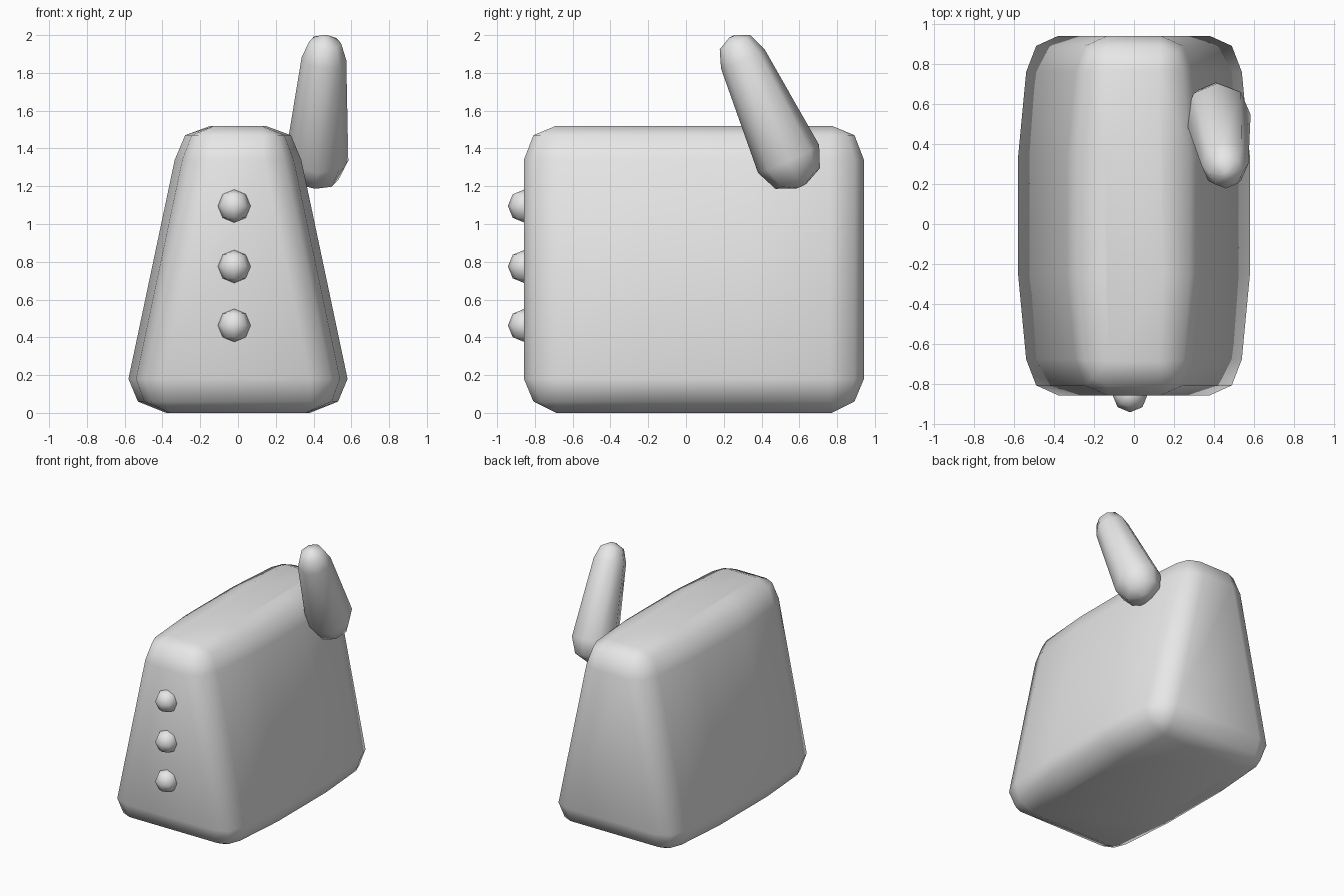
import bpy
import bmesh
from math import cos, sin, pi
from mathutils import Vector, Matrix

cube = bpy.data.objects.get("Cube")
if cube:
    bpy.data.objects.remove(cube, do_unlink=True)

GREY = (0.8, 0.8, 0.8, 1.0)
mat = bpy.data.materials.new("light grey")
mat.use_nodes = True
mat.diffuse_color = GREY
mat.node_tree.nodes["Principled BSDF"].inputs["Base Color"].default_value = GREY


def finish(bm, name):
    """Clean the mesh, shade it smooth and link it as a named object."""
    bmesh.ops.remove_doubles(bm, verts=bm.verts, dist=0.0005)
    bmesh.ops.recalc_face_normals(bm, faces=bm.faces)
    for face in bm.faces:
        face.smooth = True
    mesh = bpy.data.meshes.new(name)
    bm.to_mesh(mesh)
    bm.free()
    mesh.materials.append(mat)
    obj = bpy.data.objects.new(name, mesh)
    bpy.context.collection.objects.link(obj)
    return obj


def loft(rings, name):
    """Skin a stack of equal-length rings and cap both ends."""
    bm = bmesh.new()
    loops = [[bm.verts.new(p) for p in ring] for ring in rings]
    n = len(loops[0])
    for a, b in zip(loops, loops[1:]):
        for i in range(n):
            j = (i + 1) % n
            bm.faces.new((a[i], a[j], b[j], b[i]))
    bm.faces.new(loops[0][::-1])
    bm.faces.new(loops[-1])
    return finish(bm, name)


def body_ring(hx, hy, z, r):
    """Rounded rectangle with slightly bulging sides; r scales the corners."""
    ex = hx - 0.02 * (1 - r)
    quarter = [(hx, 0.30), (ex - 0.04 * r, hy - 0.18 * r),
               (ex - 0.09 * r, hy - 0.05 * r), (ex - 0.2 * r, hy)]
    half = quarter + [(-x, y) for x, y in reversed(quarter)]
    ring = half + [(-x, -y) for x, y in half]
    return [(x, y + 0.042, z) for x, y in ring]


# Body: tapered block with rounded edges
levels = [(0.38, 0.73, 0.0, 0.0), (0.53, 0.85, 0.06, 0.7), (0.58, 0.9, 0.18, 1.0),
          (0.335, 0.9, 1.34, 1.0), (0.28, 0.85, 1.47, 0.7), (0.145, 0.73, 1.52, 0.0)]
loft([body_ring(*level) for level in levels], "body")

# Lever: tapered eight-sided rod leaning forward
base = Vector((0.417, 0.543, 1.345))
axis = Vector((0.038, -0.243, 0.53)).normalized()
side = (Vector((1, 0, 0)) - axis * axis.x).normalized()
up = axis.cross(side)
profile = [(-0.16, 0.03), (-0.115, 0.13), (0, 0.178),
           (0.584, 0.126), (0.68, 0.09), (0.715, 0.02)]
loft([[base + axis * t + side * (0.94 * r * cos(k * pi / 4)) + up * (r * sin(k * pi / 4))
       for k in range(8)] for t, r in profile], "lever")

# Buttons: a column of three knobs on the front
for label, z in (("top", 1.095), ("middle", 0.775), ("bottom", 0.463)):
    bm = bmesh.new()
    bmesh.ops.create_uvsphere(bm, u_segments=8, v_segments=4, radius=0.088,
                              matrix=Matrix.Translation((-0.02, -0.855, z)))
    finish(bm, label + "_button")
